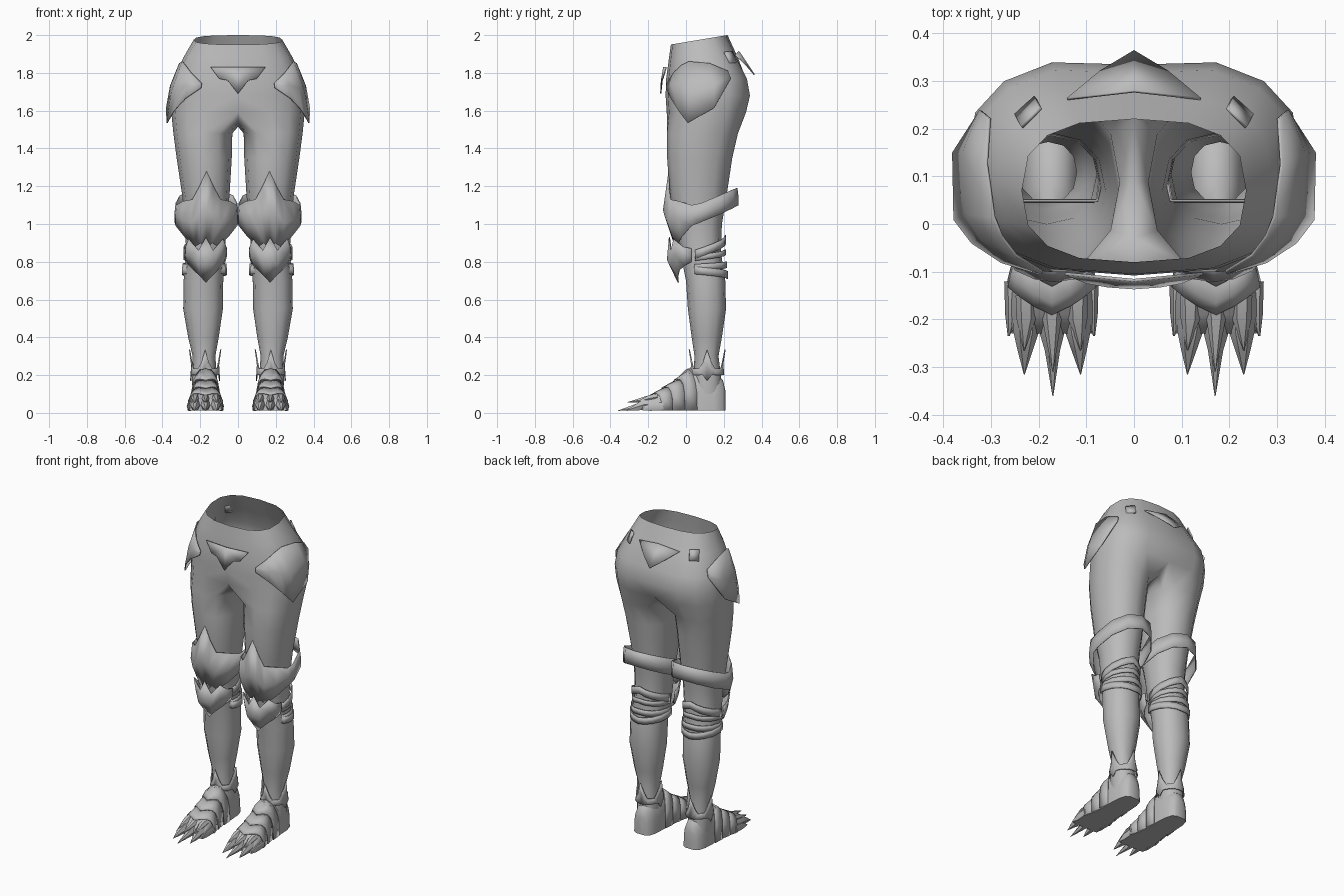
import bpy, bmesh, math
from math import cos, sin, radians

if "Cube" in bpy.data.objects:
    bpy.data.objects.remove(bpy.data.objects["Cube"])

steel = bpy.data.materials.new("grey_steel")
steel.diffuse_color = (0.5, 0.5, 0.5, 1)
steel.use_nodes = True
steel.node_tree.nodes["Principled BSDF"].inputs["Base Color"].default_value = steel.diffuse_color


def finish(name, verts, faces, thick=0.0, angle=40, merge=False):
    """Make a smooth, x-mirrored object from half-side geometry."""
    me = bpy.data.meshes.new(name)
    me.from_pydata(verts, [], faces)
    bm = bmesh.new()
    bm.from_mesh(me)
    bmesh.ops.remove_doubles(bm, verts=bm.verts, dist=0.0005)
    bmesh.ops.recalc_face_normals(bm, faces=bm.faces)
    bm.to_mesh(me)
    bm.free()
    me.materials.append(steel)
    ob = bpy.data.objects.new(name, me)
    bpy.context.collection.objects.link(ob)
    m = ob.modifiers.new("mirror", 'MIRROR')
    m.use_mirror_merge = merge
    m.use_clip = merge
    if thick:
        s = ob.modifiers.new("thickness", 'SOLIDIFY')
        s.thickness, s.offset = thick, 0
    bpy.ops.object.select_all(action='DESELECT')
    bpy.context.view_layer.objects.active = ob
    ob.select_set(True)
    bpy.ops.object.shade_smooth_by_angle(angle=radians(angle))
    return ob


def loft(rings, closed=True):
    """Join equal-length rings with quads."""
    n = len(rings[0])
    verts = [p for r in rings for p in r]
    faces = []
    for j in range(len(rings) - 1):
        for i in range(n if closed else n - 1):
            k = (i + 1) % n
            faces.append((j*n + i, j*n + k, j*n + n + k, j*n + n + i))
    return verts, faces


def power(v, p):
    return math.copysign(abs(v) ** p, v)


def lookup(table, z):
    """Interpolate a table whose first column falls."""
    for a, b in zip(table, table[1:]):
        if z >= b[0]:
            t = min(1, (a[0] - z) / (a[0] - b[0]))
            return [u + (v - u) * t for u, v in zip(a[1:], b[1:])]
    return list(table[-1][1:])


# Pelvis sections: height, half width, front y, back y
BODY = [(1.97, .235, -.08, .22), (1.88, .29, -.09, .275), (1.77, .34, -.105, .335),
        (1.68, .353, -.108, .352), (1.59, .353, -.102, .33)]
# Leg sections: height, inner x, outer x, front y, back y
LEG = [(1.48, .03, .342, -.1, .275), (1.35, .033, .325, -.1, .245), (1.15, .045, .295, -.085, .215),
       (1.0, .06, .28, -.05, .19), (.85, .07, .275, -.03, .185), (.7, .078, .288, 0, .208),
       (.55, .08, .29, .01, .212), (.4, .102, .264, .03, .19), (.3, .12, .24, .045, .172),
       (.2, .112, .245, .04, .185), (.1, .115, .24, .04, .185)]


def body_point(a, z, off=0.0):
    rx, yf, yb = lookup(BODY, z)
    c, s = cos(radians(a)), sin(radians(a))
    return ((rx + off) * power(c, .75), (yf + yb)/2 + ((yb - yf)/2 + off) * power(s, .75), z)


def leg_point(a, z, off=0.0):
    x0, x1, y0, y1 = lookup(LEG, z)
    c, s = cos(radians(a)), sin(radians(a))
    return ((x0 + x1)/2 + ((x1 - x0)/2 + off) * power(c, .9),
            (y0 + y1)/2 + ((y1 - y0)/2 + off) * power(s, .9), z)


# Pelvis and legs: half sections around the hip, then a crotch seam, then leg rings
rings = []
for j, row in enumerate(BODY):
    ring = []
    for i in range(9):
        x, y, z = body_point(-90 + 22.5*i, row[0])
        if j == 0:
            z = 1.95 + .05 * (y + .08) / .3
        ring.append((0 if i in (0, 8) else x, y - (.018 if i == 8 and j > 1 else 0), z))
    rings.append(ring)
verts, faces = loft(rings, closed=False)
top = rings[-1] + [(0, .22, 1.535), (0, .09, 1.515), (0, -.03, 1.535)]
leg = [top] + [[leg_point(-120 + 30*i, r[0]) for i in range(12)] for r in LEG]
v2, f2 = loft(leg)
faces += [tuple(i + len(verts) for i in f) for f in f2]
finish("pelvis_and_legs", verts + v2, faces, angle=60, merge=True)


def plate(name, columns, point, rows=(0, .5, 1), both=True, thick=.006):
    """Curved plate from columns (angle from start, top z, bottom z, top/mid/bottom offset)."""
    cols = list(columns)
    if both:
        cols = [(-c[0],) + tuple(c[1:]) for c in reversed(cols) if c[0] not in (0,)] + cols
    grid = []
    for a, zt, zb, o in cols:
        grid.append([point(a, zt + (zb - zt) * t, o[k]) for k, t in enumerate(rows)])
    return finish(name, *loft(grid, closed=False), thick=thick)


def oval(cx, cy, rx, ry):
    """Point on an upright oval tube; angle 0 faces the front."""
    def point(a, z, scale):
        return (cx + rx*scale*sin(radians(a)), cy - ry*scale*cos(radians(a)), z)
    return point


# Thigh guard: pointed front plate running into a rising strap behind
guard = oval(.167, .08, .166, .195)
full = (.97, 1, 1)
plate("thigh_guard", [(0, 1.28, .87, (.87, 1.02, .68)), (14, 1.2, .9, (.9, 1.02, .74)),
                      (28, 1.13, .88, (.94, 1.02, .76)), (52, 1.12, .93, (.95, 1.0, .86)),
                      (75, 1.1, .99, full), (90, 1.11, 1.01, full), (120, 1.15, 1.05, full),
                      (150, 1.18, 1.085, full), (180, 1.19, 1.10, full)], guard)

# Knee guard: crowned plate tapering to a point
plate("knee_guard", [(0, .93, .69, (.92, 1, .55)), (22, .86, .72, (.92, 1, .62)),
                     (48, .92, .755, (1.1, 1, .75)), (70, .88, .78, (1.02, 1, .85)),
                     (90, .87, .8, (1, 1, .92))], oval(.17, .03, .11, .128))


# Calf straps: bands round the back of each leg
def strap(name, side, back, width, grow):
    cols = []
    for a in (70, 90, 115, 140, 160, 180):
        z = side + (back - side) * (a - 70) / 110
        cols.append((a, z + width/2, z - width/2, (1, 1)))
    plate(name, cols, oval(.178, .09, .113 * grow, .125 * grow), rows=(0, 1))


strap("upper_calf_strap", .84, .92, .045, .96)
strap("middle_calf_strap", .82, .85, .03, .94)
strap("lower_calf_strap", .77, .785, .035, 1.0)
strap("lowest_calf_strap", .755, .73, .04, 1.03)

# Ankle cuff: ring with flared spikes
cuff = []
for a in range(0, 181, 15):
    tip = a in (0, 90, 180)
    zt = .335 if tip else (.27 if a % 90 in (15, 75) else .235)
    zb = .17 if a == 90 else .2
    cuff.append((a, zt, zb, (1.1 if tip else .98, .95, 1.02)))
plate("ankle_cuff", cuff, oval(.174, .112, .075, .086))

# Foot sections: y from heel to toe, half width, top height
FOOT = [(.208, .03, .12), (.195, .052, .175), (.15, .066, .21), (.08, .07, .23), (.01, .068, .235),
        (-.04, .07, .18), (-.12, .084, .128), (-.19, .091, .085), (-.23, .085, .05)]


def arch(y, off=0.0, sweep=0.0, n=10):
    out = []
    for i in range(n + 1):
        a = math.pi * i / n
        yy = y + sweep * abs(cos(a))
        hw, zt = lookup(FOOT, yy)
        out.append((.172 + (hw + off) * power(cos(a), .8), yy, .013 + (zt - .013 + off) * sin(a) ** .7))
    return out


verts, faces = loft([arch(r[0]) for r in FOOT])
n = 11
faces += [tuple(range(n)), tuple(range(len(verts) - n, len(verts)))]
finish("foot", verts, faces, angle=50)

# Overlapping foot plates with swept edges
for k, y in enumerate((.0, -.065, -.125)):
    strip = [arch(y, .003, .06), arch(y - .04, .007, .06), arch(y - .065, .009, .06)]
    finish("foot_plate_%d" % (k + 1), *loft(strip, closed=False), thick=.004)


# Toes and claws: tapering flattened spikes
def spike(name, path):
    rings = []
    for x, y, z, w, h in path:
        rings.append([(x + w*cos(math.pi*i/3), y, max(.004, z + h*sin(math.pi*i/3))) for i in range(6)])
    v, f = loft(rings)
    finish(name, v, f + [tuple(range(6))], angle=50)


for name, x, tip_x, tip_y in (("inner", .118, .112, -.315), ("middle", .172, .17, -.36),
                              ("outer", .226, .23, -.315)):
    spike(name + "_claw", [(x, -.17, .05, .028, .034), (x, -.225, .043, .027, .032),
                           ((x + tip_x)/2, -.265, .03, .016, .02), (tip_x, tip_y, .012, .001, .001)])
    spike(name + "_toe_spike", [(x, -.15, .085, .022, .02), (x, -.2, .075, .02, .02),
                                (tip_x, tip_y + .05, .056, .001, .001)])
for name, x in (("inner", .09), ("outer", .256)):
    spike(name + "_side_claw", [(x, -.12, .035, .016, .025), (x, -.19, .03, .014, .022),
                                (x + (x - .172) * .08, -.235, .02, .002, .002)])

# Hip flap: flared side plate ending in a point
plate("hip_flap", [(-64, 1.745, 1.72, (.012, .014, .016)), (-48, 1.8, 1.665, (.008, .016, .022)),
                   (-32, 1.84, 1.6, (.006, .014, .03)), (-18, 1.86, 1.535, (.006, .014, .037)),
                   (4, 1.85, 1.615, (.006, .012, .026)), (26, 1.81, 1.77, (.006, .006, .008))],
      body_point, both=False)

# Front belt emblem
finish("front_emblem", [(0, -.118, 1.83), (.145, -.104, 1.83), (.1, -.122, 1.77), (.055, -.13, 1.76),
                        (0, -.134, 1.69)], [(0, 1, 2, 3), (0, 3, 4)], thick=.006, merge=True)
# Tail plate at the back of the waist
finish("tail_plate", [(0, .278, 1.915), (.14, .262, 1.895), (.07, .32, 1.84), (0, .362, 1.79)],
       [(0, 1, 2), (0, 2, 3)], thick=.006, merge=True)
# Small square studs on the back of the hips
finish("hip_stud", [(.195, .243, 1.915), (.235, .203, 1.91), (.248, .228, 1.85), (.207, .266, 1.855)],
       [(0, 1, 2, 3)], thick=.008)
